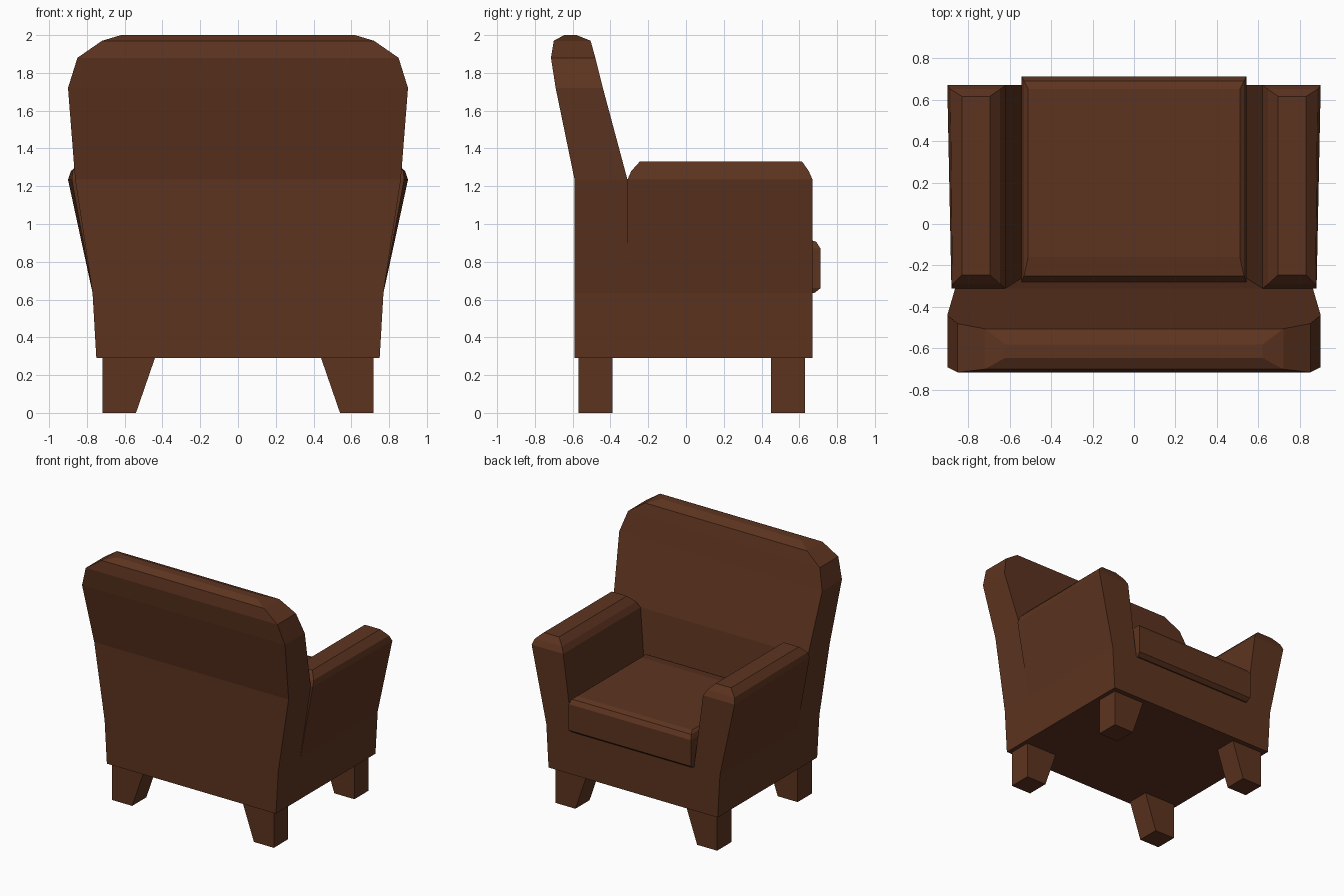
import bpy
import bmesh

if "Cube" in bpy.data.objects:
    bpy.data.objects.remove(bpy.data.objects["Cube"])

leather = bpy.data.materials.new("brown_leather")
leather.diffuse_color = (0.11, 0.034, 0.014, 1)
leather.use_nodes = True
leather.node_tree.nodes["Principled BSDF"].inputs["Base Color"].default_value = leather.diffuse_color


def loft(name, rings):
    """Flat-faced solid through a stack of four-cornered rings."""
    bm = bmesh.new()
    loops = [[bm.verts.new(p) for p in ring] for ring in rings]
    for a, b in zip(loops, loops[1:]):
        for i in range(4):
            j = (i + 1) % 4
            bm.faces.new((a[i], a[j], b[j], b[i]))
    bm.faces.new(loops[0][::-1])
    bm.faces.new(loops[-1])
    bmesh.ops.recalc_face_normals(bm, faces=bm.faces[:])
    mesh = bpy.data.meshes.new(name)
    bm.to_mesh(mesh)
    bm.free()
    mesh.materials.append(leather)
    obj = bpy.data.objects.new(name, mesh)
    bpy.context.collection.objects.link(obj)
    return obj


def rect(x0, x1, y0, y1, z):
    return [(x0, y0, z), (x1, y0, z), (x1, y1, z), (x0, y1, z)]


def centred(levels):
    """Rings symmetric in x from (z, half width, y min, y max)."""
    return [rect(-w, w, y0, y1, z) for z, w, y0, y1 in levels]


# Base under seat and arms
loft("base", centred([(0.29, 0.75, -0.59, 0.67), (0.635, 0.77, -0.59, 0.67)]))

# Leaning backrest with stepped rounded top
loft("backrest", centred([
    (0.635, 0.77, -0.59, -0.26),
    (1.235, 0.862, -0.59, -0.31),
    (1.72, 0.90, -0.69, -0.44),
    (1.88, 0.85, -0.715, -0.48),
    (1.97, 0.72, -0.70, -0.505),
    (2.00, 0.62, -0.645, -0.58)]))

# Seat cushion with softened edges
loft("seat_cushion", centred([
    (0.635, 0.53, -0.27, 0.68),
    (0.66, 0.542, -0.28, 0.712),
    (0.87, 0.542, -0.28, 0.712),
    (0.905, 0.53, -0.25, 0.69),
    (0.92, 0.51, -0.16, 0.65)]))

# Arms: z, inner x, outer x at back, outer x at front, y min, y max
arm_levels = [
    (0.635, 0.54, 0.77, 0.77, -0.31, 0.67),
    (1.235, 0.62, 0.88, 0.90, -0.31, 0.67),
    (1.28, 0.645, 0.875, 0.885, -0.29, 0.65),
    (1.33, 0.695, 0.83, 0.83, -0.245, 0.615)]
for side, s in (("left", -1), ("right", 1)):
    loft(side + "_arm", [
        [(s * xi, y0, z), (s * xb, y0, z), (s * xf, y1, z), (s * xi, y1, z)]
        for z, xi, xb, xf, y0, y1 in arm_levels])

    # Legs, tapering on the inner side only
    for end, y0, y1 in (("back", -0.57, -0.39), ("front", 0.45, 0.63)):
        loft(f"{end}_{side}_leg", [
            rect(s * 0.54, s * 0.717, y0, y1, 0.0),
            rect(s * 0.44, s * 0.717, y0, y1, 0.29)])
